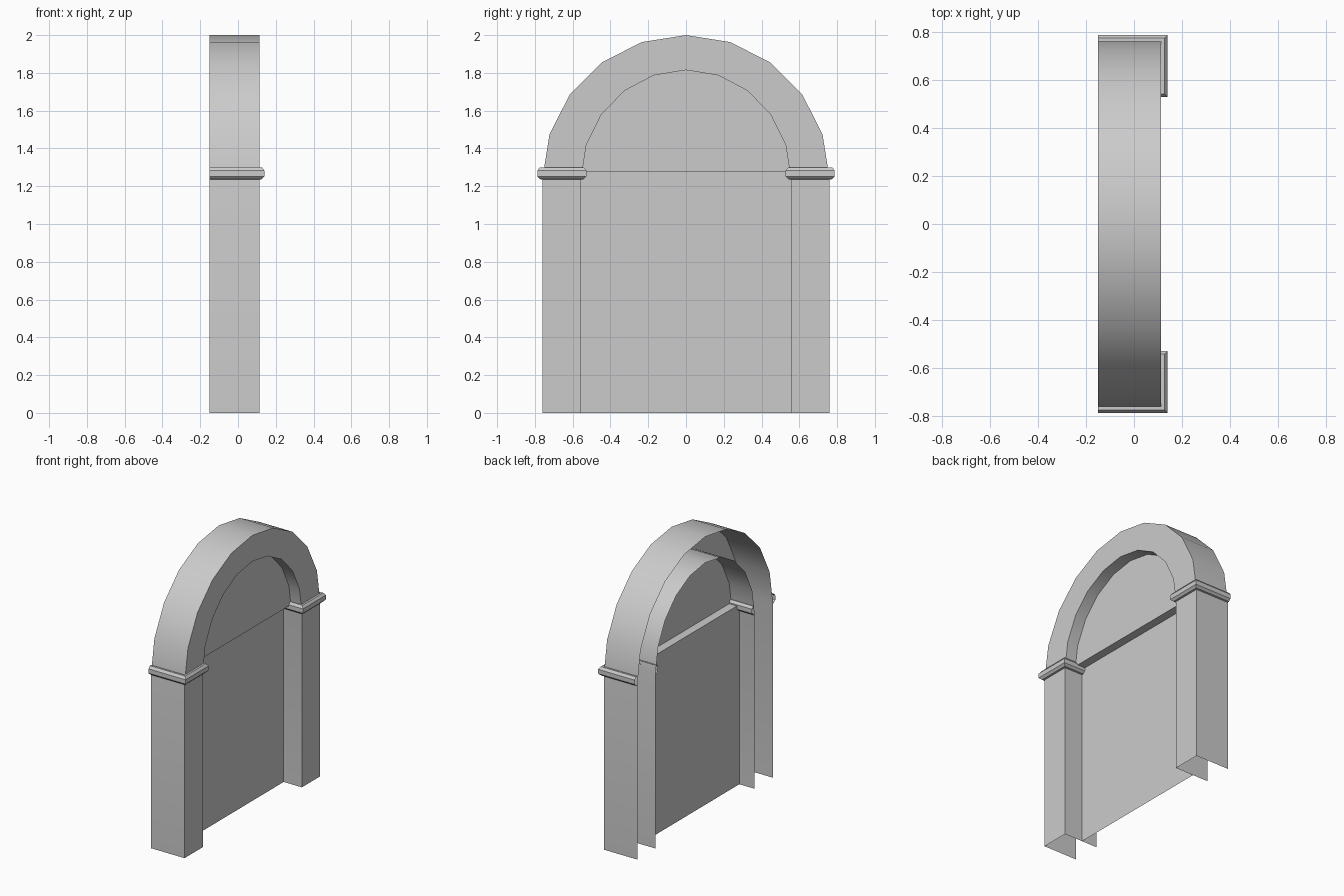
import bpy, bmesh
from math import sin, cos, pi

if "Cube" in bpy.data.objects:
    bpy.data.objects.remove(bpy.data.objects["Cube"])

BACK, FRONT = -0.15, 0.113     # depth of the frame along x
DOOR_X, ARCH_X = -0.03, 0.03   # planes of the door leaf and the arched panel
OUT, INN, SPRING = 0.76, 0.555, 1.24
LEDGE = 1.275


def finish(name, bm):
    me = bpy.data.meshes.new(name)
    bm.to_mesh(me)
    bm.free()
    ob = bpy.data.objects.new(name, me)
    bpy.context.collection.objects.link(ob)
    bpy.ops.object.select_all(action='DESELECT')
    ob.select_set(True)
    bpy.context.view_layer.objects.active = ob
    bpy.ops.object.shade_smooth_by_angle(angle=pi / 6)
    return ob


def skin(name, rows):
    """Join consecutive rows of points with quads."""
    bm = bmesh.new()
    vs = [[bm.verts.new(p) for p in row] for row in rows]
    for a, b in zip(vs, vs[1:]):
        for i in range(len(a) - 1):
            bm.faces.new((a[i], b[i], b[i + 1], a[i + 1]))
    return finish(name, bm)


def arc(ry, rz):
    """Ten-sided half round from -y to +y as (y, z)."""
    return [(-ry * cos(pi * i / 10), SPRING + rz * sin(pi * i / 10)) for i in range(11)]


def arch_row(x, ry, rz):
    pts = [(-ry, 0)] + arc(ry, rz) + [(ry, 0)]
    return [(x, y, z) for y, z in pts]


# Open-backed frame: outer side, front face, reveal
skin("arch_frame", [arch_row(BACK, OUT, 0.76), arch_row(FRONT, OUT, 0.76),
                    arch_row(FRONT, INN, 0.575), arch_row(BACK, INN, 0.575)])

# Mouldings wrapped around both jambs at the spring of the arch
profile = [(0, 1.235), (0.012, 1.237), (0.027, 1.252), (0.027, 1.283), (0.014, 1.3), (0, 1.3)]
for side, s in (("left", -1), ("right", 1)):
    rows = []
    for o, z in profile:
        u = [(BACK, s * (OUT + o), z), (FRONT + o, s * (OUT + o), z),
             (FRONT + o, s * (INN - o), z), (BACK, s * (INN - o), z)]
        rows.append(u[::s])
    skin("capital_" + side, rows)

# Door leaf with four sunken panels
ys = [-INN, -0.4, -0.17, 0.17, 0.4, INN]
zs = [0, 0.142, 0.55, 0.71, 1.122, LEDGE]
bm = bmesh.new()
g = [[bm.verts.new((DOOR_X, y, z)) for y in ys] for z in zs]
panels = []
for j in range(5):
    for i in range(5):
        f = bm.faces.new((g[j][i], g[j][i + 1], g[j + 1][i + 1], g[j + 1][i]))
        if i in (1, 3) and j in (1, 3):
            panels.append(f)
bmesh.ops.inset_individual(bm, faces=panels, thickness=0.022, depth=-0.03)
finish("door_leaf", bm)

# Arched panel above the door, with its underside ledge
bm = bmesh.new()
pts = [(-INN, LEDGE)] + arc(INN, 0.575)[1:-1] + [(INN, LEDGE)]
vs = [bm.verts.new((ARCH_X, y, z)) for y, z in pts]
bm.faces.new(vs[::-1])
b0 = bm.verts.new((DOOR_X, -INN, LEDGE))
b1 = bm.verts.new((DOOR_X, INN, LEDGE))
bm.faces.new((b0, b1, vs[-1], vs[0]))
finish("arched_panel", bm)
